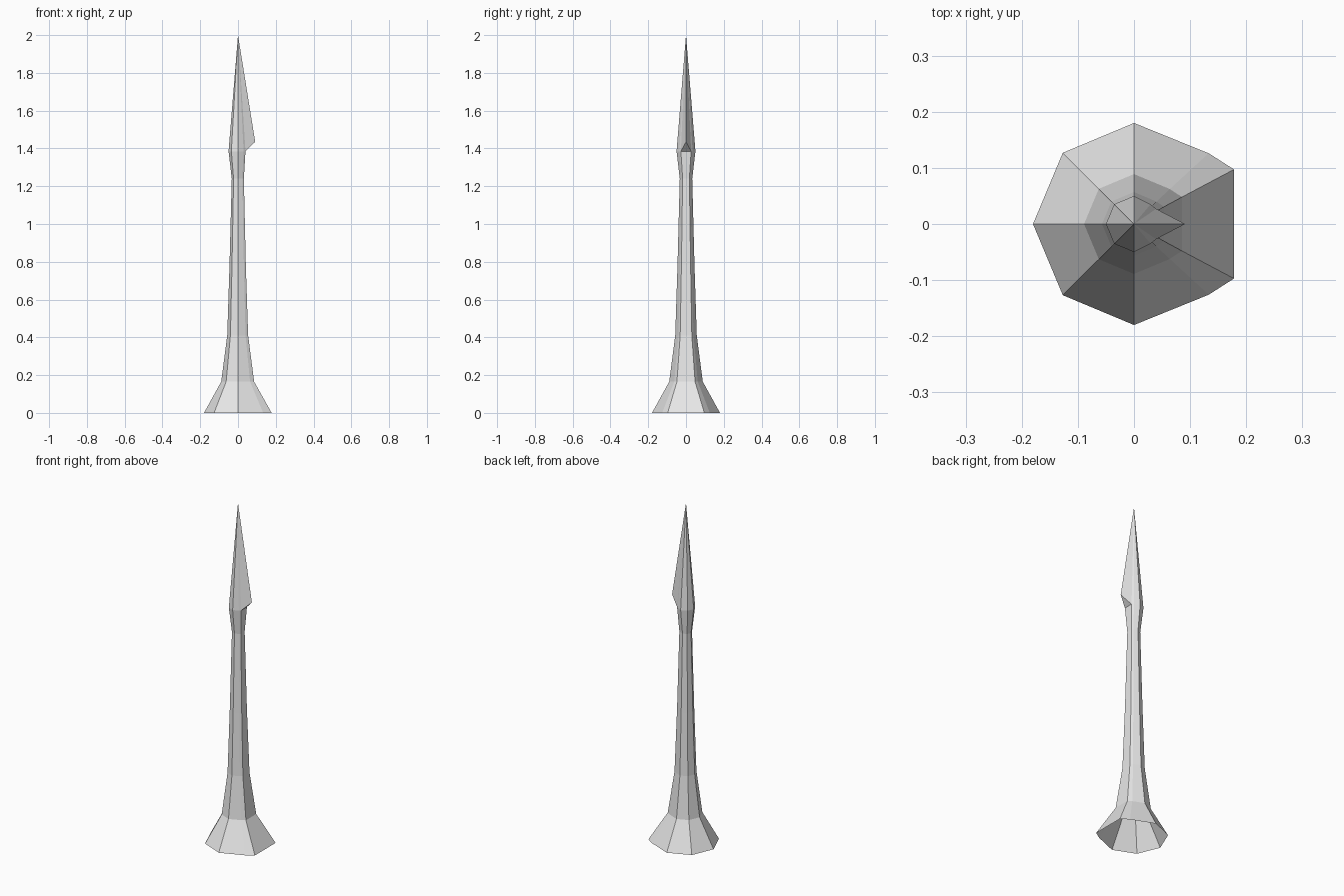
import bpy, bmesh

if "Cube" in bpy.data.objects:
    bpy.data.objects.remove(bpy.data.objects["Cube"])

stone = bpy.data.materials.new("light_grey")
stone.diffuse_color = (0.8, 0.8, 0.8, 1)
stone.use_nodes = True
stone.node_tree.nodes["Principled BSDF"].inputs["Base Color"].default_value = stone.diffuse_color

# Unit cross-section: octagon with a flat right side
half = [(0.99, 0.54), (0.74, 0.70), (0, 1), (-0.705, 0.705)]
section = half + [(-1, 0)] + [(x, -y) for x, y in reversed(half)]


def ring(bm, z, r, right=1.0):
    return [bm.verts.new((x * r * (right if x > 0 else 1), y * r, z))
            for x, y in section]


def finish(bm, name):
    mesh = bpy.data.meshes.new(name)
    bmesh.ops.recalc_face_normals(bm, faces=bm.faces)
    # keep open shells facing outwards
    bm.faces.ensure_lookup_table()
    f = min(bm.faces, key=lambda f: f.calc_center_median().x)
    if f.normal.x > 0:
        bmesh.ops.reverse_faces(bm, faces=bm.faces)
    bm.to_mesh(mesh)
    bm.free()
    mesh.materials.append(stone)
    bpy.context.collection.objects.link(bpy.data.objects.new(name, mesh))


def loft(bm, levels):
    rings = [ring(bm, *lv) for lv in levels]
    n = len(section)
    for a, b in zip(rings, rings[1:]):
        for i in range(n):
            j = (i + 1) % n
            bm.faces.new((a[i], a[j], b[j], b[i]))
    return rings


# Flared, open-bottomed foot
bm = bmesh.new()
loft(bm, [(0, 0.18), (0.165, 0.089, 0.97)])
finish(bm, "flared_foot")

# Tapering shaft with a collar, and the pointed head with its barb
bm = bmesh.new()
rings = loft(bm, [(0.165, 0.089, 0.97), (0.41, 0.057, 0.95),
                  (0.78, 0.045, 0.93), (1.24, 0.033, 0.95),
                  (1.385, 0.05, 0.8)])
top = rings[-1]
apex = bm.verts.new((0, 0, 2))
barb = bm.verts.new((0.091, 0, 1.435))
for a, b in zip(top, top[1:]):
    bm.faces.new((a, b, apex))
bm.faces.new((top[-1], barb, apex))
bm.faces.new((barb, top[0], apex))
bm.faces.new((top[0], barb, top[-1]))
finish(bm, "shaft_and_barbed_head")
